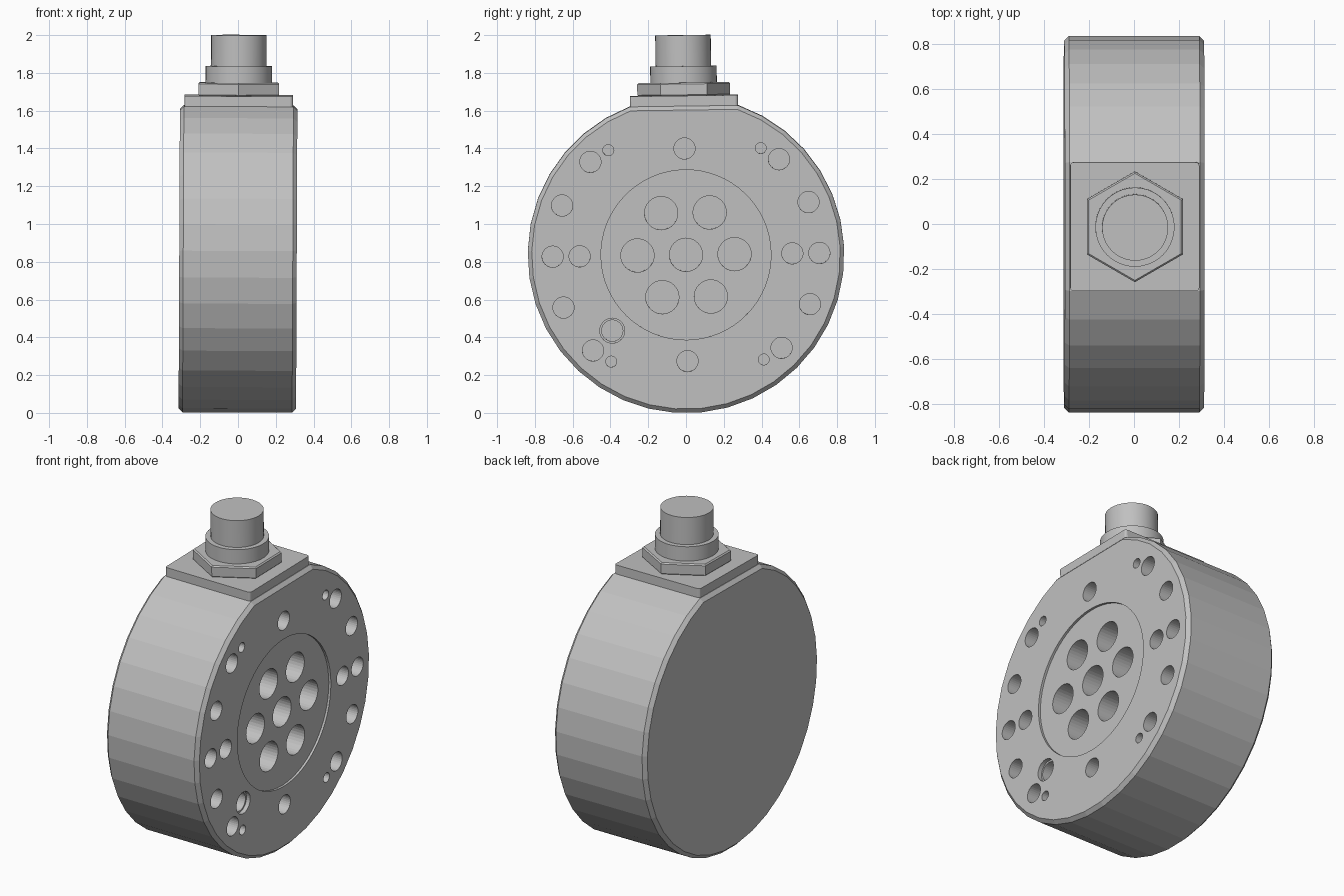
import bpy, bmesh
from math import sin, cos, radians
from mathutils import Matrix, Vector

default = bpy.data.objects.get("Cube")
if default:
    bpy.data.objects.remove(default, do_unlink=True)

RADIUS = 0.838       # body radius
HALF = 0.311         # half of the body thickness
FLAT = 0.788         # height of the flat above the body centre
# Whole model leans very slightly
PLACE = (Matrix.Translation((0, 0, RADIUS)) @ Matrix.Rotation(radians(0.25), 4, 'Y')
         @ Matrix.Rotation(radians(0.8), 4, 'X'))

grey = bpy.data.materials.new("metal_grey")
grey.use_nodes = True
grey.diffuse_color = (0.53, 0.53, 0.53, 1)
grey.node_tree.nodes["Principled BSDF"].inputs["Base Color"].default_value = grey.diffuse_color


def finish(name, bm):
    bmesh.ops.recalc_face_normals(bm, faces=bm.faces[:])
    mesh = bpy.data.meshes.new(name)
    bm.to_mesh(mesh)
    bm.free()
    mesh.materials.append(grey)
    obj = bpy.data.objects.new(name, mesh)
    obj.matrix_world = PLACE
    bpy.context.collection.objects.link(obj)
    return obj


def prism(bm, points, direction, chamfer=0):
    """Extrude a closed outline; optionally chamfer both end rims."""
    base = bm.faces.new([bm.verts.new(p) for p in points])
    ext = bmesh.ops.extrude_face_region(bm, geom=[base], use_keep_orig=True)
    moved = [g for g in ext["geom"] if isinstance(g, bmesh.types.BMVert)]
    bmesh.ops.translate(bm, vec=direction, verts=moved)
    caps = [base] + [g for g in ext["geom"] if isinstance(g, bmesh.types.BMFace)]
    if chamfer:
        bmesh.ops.recalc_face_normals(bm, faces=bm.faces[:])
        rims = list({e for f in caps for e in f.edges})
        bmesh.ops.bevel(bm, geom=rims, offset=chamfer, segments=1, affect='EDGES')


def ring(radius, sides, z, start=0):
    angles = [radians(start + 360 * i / sides) for i in range(sides)]
    return [(radius * cos(a), radius * sin(a), z) for a in angles]


def turned(name, radius, sides, z0, z1, start=0, chamfer=0):
    bm = bmesh.new()
    prism(bm, ring(radius, sides, z0, start), Vector((0, 0, z1 - z0)), chamfer)
    return finish(name, bm)


def bore(bm, dist, angle, radius, depth, sides=32):
    """Add one cutter going into the +x face."""
    cy, cz = dist * cos(radians(angle)), dist * sin(radians(angle))
    outline = [(HALF - depth, cy + u, cz + v) for u, v, _ in ring(radius, sides, 0)]
    prism(bm, outline, Vector((depth + 0.05, 0, 0)))


def cut(target, bm):
    cutter = finish("cutter", bm)
    cutter.hide_render = True
    mod = target.modifiers.new("cut", 'BOOLEAN')
    mod.operation = 'DIFFERENCE'
    mod.solver = 'EXACT'
    mod.object = cutter
    bpy.context.view_layer.objects.active = target
    bpy.ops.object.modifier_apply(modifier=mod.name)
    bpy.data.objects.remove(cutter, do_unlink=True)


# Round body with a flat on top and chamfered rims
STEPS = 33
arc = [radians(110 + 320 * i / STEPS) for i in range(STEPS + 1)]
bm = bmesh.new()
prism(bm, [(-HALF, RADIUS * cos(a), RADIUS * sin(a)) for a in arc],
      Vector((2 * HALF, 0, 0)), 0.021)
body = finish("round_body", bm)

# Shallow round recess, with a shallow counterbore for one locating hole
bm = bmesh.new()
bore(bm, 0, 0, 0.45, 0.014, 64)
bore(bm, 0.56, 225, 0.066, 0.025)
cut(body, bm)

# Bolt holes
bm = bmesh.new()
bore(bm, 0, 0, 0.088, 0.2)
for i in range(6):
    bore(bm, 0.257, 60 * i, 0.088, 0.2)
for i in range(4):
    bore(bm, 0.563, 90 * i, 0.056, 0.15)
for side in (0, 180):
    for step in range(-2, 3):
        bore(bm, 0.706, side + 22.5 * step, 0.056, 0.15)
    for sign in (-1, 1):
        bore(bm, 0.69, side + sign * 54.2, 0.029, 0.12, 20)
bore(bm, 0.56, 225, 0.056, 0.15)
cut(body, bm)

# Square mounting plate with softened corners
bm = bmesh.new()
bmesh.ops.create_cube(bm, size=1, matrix=Matrix.Translation((0, 0, FLAT + 0.026))
                      @ Matrix.Diagonal((0.574, 0.572, 0.056, 1)))
uprights = [e for e in bm.edges if abs(e.verts[0].co.z - e.verts[1].co.z) > 0.01]
bmesh.ops.bevel(bm, geom=uprights, offset=0.015, segments=3, profile=0.5, affect='EDGES')
finish("mounting_plate", bm)

# Cable connector: nut, collar and plug
turned("hex_nut", 0.246, 6, 0.84, 0.911, 30, 0.007)
collar = turned("connector_collar", 0.176, 40, 0.905, 0.998)
plug = turned("connector_plug", 0.147, 40, 0.99, 1.162)

for obj in (collar, plug):
    bpy.ops.object.select_all(action='DESELECT')
    obj.select_set(True)
    bpy.context.view_layer.objects.active = obj
    bpy.ops.object.shade_smooth_by_angle(angle=radians(30))
